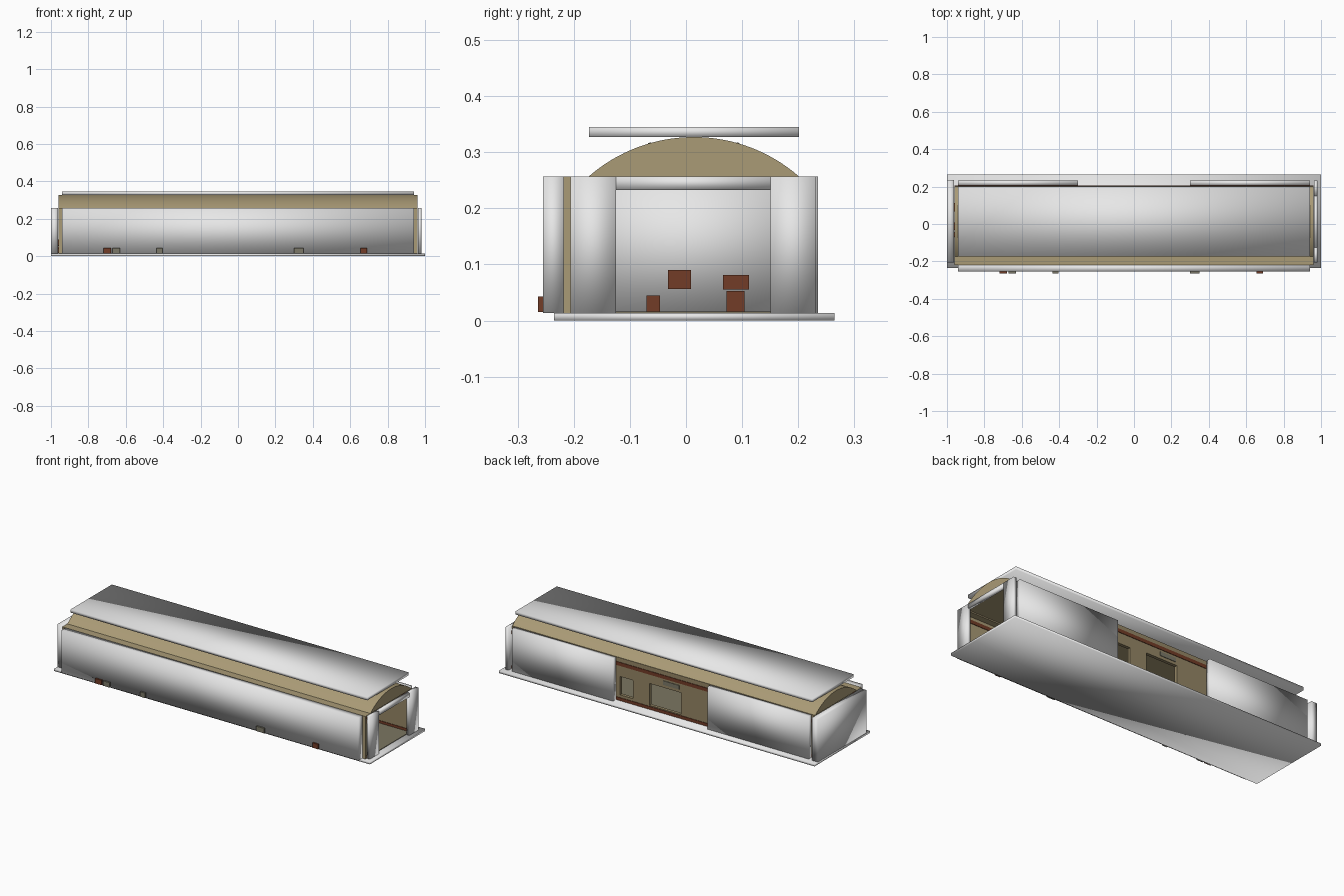
import bpy, math

if "Cube" in bpy.data.objects:
    bpy.data.objects.remove(bpy.data.objects["Cube"], do_unlink=True)


def material(name, r, g, b):
    m = bpy.data.materials.new(name)
    m.use_nodes = True
    m.diffuse_color = (r, g, b, 1)
    m.node_tree.nodes["Principled BSDF"].inputs["Base Color"].default_value = (r, g, b, 1)
    return m


WHITE = material("pale_white", 0.8, 0.8, 0.8)
TAN = material("sand_tan", 0.40, 0.325, 0.18)
STONE = material("stone_tan", 0.30, 0.24, 0.13)
BRICK = material("brick_brown", 0.17, 0.045, 0.02)
GREY = material("warm_grey", 0.2, 0.19, 0.14)
PAVING = material("dark_paving", 0.2, 0.18, 0.12)


def mesh_object(name, verts, faces, mat, smooth=False):
    me = bpy.data.meshes.new(name)
    me.from_pydata(verts, [], faces)
    me.materials.append(mat)
    for p in me.polygons:
        p.use_smooth = smooth
    ob = bpy.data.objects.new(name, me)
    bpy.context.collection.objects.link(ob)
    return ob


def box(name, xs, ys, zs, mat, smooth=False):
    verts = [(x, y, z) for x in xs for y in ys for z in zs]
    faces = [(0, 1, 3, 2), (4, 6, 7, 5), (0, 4, 5, 1),
             (2, 3, 7, 6), (0, 2, 6, 4), (1, 5, 7, 3)]
    return mesh_object(name, verts, faces, mat, smooth)


BASE, TOP = 0.013, 0.257
WALL = (BASE, TOP)

# Base, roof slab and outer casing, softly shaded
box("base_slab", (-1, 1), (-0.235, 0.265), (0, BASE), WHITE, True)
box("roof_slab", (-0.94, 0.94), (-0.173, 0.201), (0.327, 0.345), WHITE, True)
box("front_casing", (-0.94, 0.94), (-0.255, -0.218), WALL, WHITE, True)
box("back_casing_left", (0.3, 0.94), (0.207, 0.232), WALL, WHITE, True)
box("back_casing_right", (-0.94, -0.3), (0.207, 0.232), WALL, WHITE, True)
box("closed_end_wall", (-1, -0.962), (-0.206, 0.235), WALL, WHITE, True)

# Open end: two piers and a lintel
box("entrance_pier_front", (0.962, 0.98), (-0.206, -0.125), WALL, WHITE, True)
box("entrance_pier_back", (0.962, 0.98), (0.151, 0.232), WALL, WHITE, True)
box("entrance_lintel", (0.962, 0.98), (-0.125, 0.151), (0.233, TOP), WHITE, True)

# Inner hall: paving and long walls
box("hall_floor", (-0.96, 0.96), (-0.206, 0.185), (BASE, 0.016), PAVING)
box("front_wall", (-0.96, 0.96), (-0.218, -0.206), WALL, TAN)
box("front_ledge", (-0.96, 0.96), (-0.206, -0.17), (0.25, TOP), TAN)
back_wall = box("back_wall", (-0.96, 0.96), (0.185, 0.203), WALL, STONE)

# Openings cut through the back wall
openings = [("small_window", (0.195, 0.275), (0.045, 0.15)),
            ("wide_window", (-0.11, 0.09), (0.035, 0.16))]
for name, xs, zs in openings:
    cutter = box(name + "_cutter", xs, (0.15, 0.24), zs, STONE)
    cutter.hide_render = True
    mod = back_wall.modifiers.new(name, 'BOOLEAN')
    mod.operation, mod.solver, mod.object = 'DIFFERENCE', 'EXACT', cutter
    bpy.context.view_layer.objects.active = back_wall
    bpy.ops.object.modifier_apply(modifier=name)
    bpy.data.objects.remove(cutter, do_unlink=True)

# Brick bands on both sides of the back wall and inside the front wall
for side, y in (("back_outer", 0.203), ("back_inner", 0.182), ("front_inner", -0.206)):
    box(side + "_upper_band", (-0.96, 0.96), (y, y + 0.003), (0.212, 0.232), BRICK)
    box(side + "_lower_band", (-0.96, 0.96), (y, y + 0.003), (BASE, 0.03), BRICK)
box("wall_vent", (-0.1, 0.0), (0.203, 0.206), (0.177, 0.2), GREY)

# Vaulted ceiling: circular segment swept along the hall
MID, HALF, RISE, STEPS = 0.014, 0.187, 0.07, 32
RADIUS = (HALF ** 2 + RISE ** 2) / (2 * RISE)
CENTRE = TOP + RISE - RADIUS
SPAN = math.asin(HALF / RADIUS)


def arc(angle, extra=0.0):
    r = RADIUS + extra
    return MID + r * math.sin(angle), CENTRE + r * math.cos(angle)


profile = [arc(SPAN * (2 * i / STEPS - 1)) for i in range(STEPS + 1)]
n = len(profile)
verts = [(x, y, z) for x in (-0.96, 0.96) for y, z in profile]
faces = [(i, (i + 1) % n, n + (i + 1) % n, n + i) for i in range(n)]
faces += [tuple(reversed(range(n))), tuple(range(n, 2 * n))]
vault = mesh_object("vault", verts, faces, TAN)
bpy.ops.object.select_all(action='DESELECT')
vault.select_set(True)
bpy.context.view_layer.objects.active = vault
bpy.ops.object.mode_set(mode='EDIT')
bpy.ops.mesh.select_all(action='SELECT')
bpy.ops.mesh.normals_make_consistent(inside=False)
bpy.ops.object.mode_set(mode='OBJECT')
bpy.ops.object.shade_smooth_by_angle(angle=math.radians(30))

# Small dark joints along each flank of the vault
for side in (-1, 1):
    for i in range(6):
        x = -0.78 + i * 0.312
        pts = [(x + dx, *arc(side * a, e)) for dx in (-0.012, 0.012)
               for a in (0.27, 0.29) for e in (-0.001, 0.001)]
        mesh_object("vault_joint", pts, [(0, 1, 3, 2), (4, 6, 7, 5), (0, 4, 5, 1),
                    (2, 3, 7, 6), (0, 2, 6, 4), (1, 5, 7, 3)], GREY)

# Crates at the foot of the front casing
for x, w, mat in ((-0.70, 0.04, BRICK), (-0.65, 0.04, GREY), (-0.42, 0.03, GREY),
                  (0.325, 0.05, GREY), (0.673, 0.035, BRICK)):
    box("front_crate", (x - w / 2, x + w / 2), (-0.264, -0.25), (0.015, 0.043), mat)

# Crates and wall boxes at the closed end of the hall
for ys, zs in (((-0.032, 0.009), (0.056, 0.09)), ((0.066, 0.112), (0.055, 0.081)),
               ((0.072, 0.104), (0.016, 0.053)), ((-0.07, -0.046), (0.016, 0.045))):
    box("hall_crate", (-0.962, -0.92), ys, zs, BRICK)
